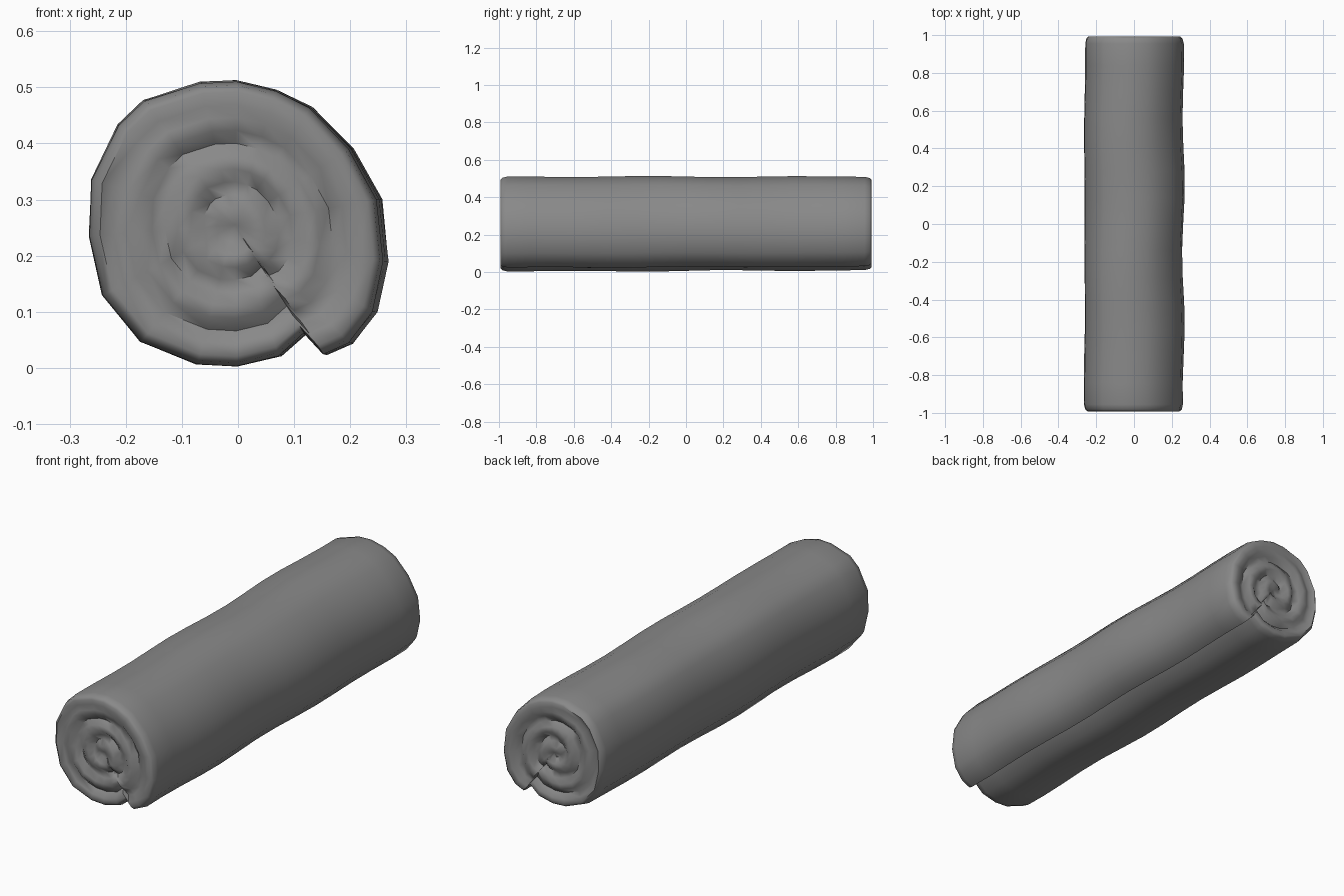
import bpy, bmesh, math

if "Cube" in bpy.data.objects:
    bpy.data.objects.remove(bpy.data.objects["Cube"])

# One cloth material
cloth = bpy.data.materials.new("grey cloth")
cloth.use_nodes = True
GREY = (0.25, 0.25, 0.25, 1)
cloth.diffuse_color = GREY
cloth.node_tree.nodes["Principled BSDF"].inputs["Base Color"].default_value = GREY

# Cross-section (x, z): notch, loose flap edge, then round the roll
PROFILE = [(.12, .062), (.155, .024), (.2, .044), (.243, .1), (.262, .19),
           (.25, .3), (.2, .39), (.13, .463), (.07, .493), (0, .51),
           (-.065, .507), (-.165, .475), (-.21, .432), (-.258, .335),
           (-.262, .235), (-.238, .13), (-.17, .047), (-.07, .007),
           (0, .003), (.075, .021)]
CX, CZ = -.005, .255
NOTCH = math.atan2(PROFILE[0][1] - CZ, PROFILE[0][0] - CX)


def ring(bm, y, scale, relief=0.0):
    """One loop of the roll; relief presses a spiral seam into an end."""
    loop = []
    for x, z in PROFILE:
        dx, dz = x - CX, z - CZ
        angle = math.atan2(dz, dx)
        swell = 1 + .014 * math.sin(7.5 * y + 2 * angle) * (1 - y * y)
        sway = .004 * math.sin(9 * y)
        push = 0
        if relief:
            turn = ((angle - NOTCH) / math.tau) % 1
            phase = (.72 - scale) / .33 - turn
            push = relief * (.5 + .5 * math.cos(math.tau * phase)) ** 2
            push *= min(1, max(0, (.93 - scale) / .15))
        lift = .006 * (y + 1) / 2 * max(0, -dz / .25)
        loop.append(bm.verts.new((CX + dx * scale * swell + sway,
                                  y - math.copysign(push, y),
                                  CZ + dz * scale * swell + lift)))
    return loop


bm = bmesh.new()
end_scales = [.12 + .09 * i for i in range(10)]
rings = [ring(bm, -.992, s, .025) for s in end_scales]

# Rounded rims and gently wavy length
rings += [ring(bm, -.982, .975), ring(bm, -.955, 1)]
rings += [ring(bm, -.84 + .14 * i, 1) for i in range(13)]
rings += [ring(bm, .955, .995), ring(bm, .982, .97)]
rings += [ring(bm, .992, s, .025) for s in reversed(end_scales)]

for a, b in zip(rings, rings[1:]):
    for i in range(len(a)):
        j = (i + 1) % len(a)
        bm.faces.new((a[i], a[j], b[j], b[i]))

# Close the centre of each spiral
for loop, y in ((rings[0], -.98), (rings[-1], .98)):
    hub = bm.verts.new((CX, y, CZ))
    for i in range(len(loop)):
        bm.faces.new((loop[i], loop[(i + 1) % len(loop)], hub))
bmesh.ops.recalc_face_normals(bm, faces=bm.faces)

mesh = bpy.data.meshes.new("rolled_blanket")
bm.to_mesh(mesh)
bm.free()
mesh.materials.append(cloth)
roll = bpy.data.objects.new("rolled_blanket", mesh)
bpy.context.collection.objects.link(roll)
bpy.context.view_layer.objects.active = roll
roll.select_set(True)
bpy.ops.object.shade_smooth_by_angle(angle=math.radians(65))
